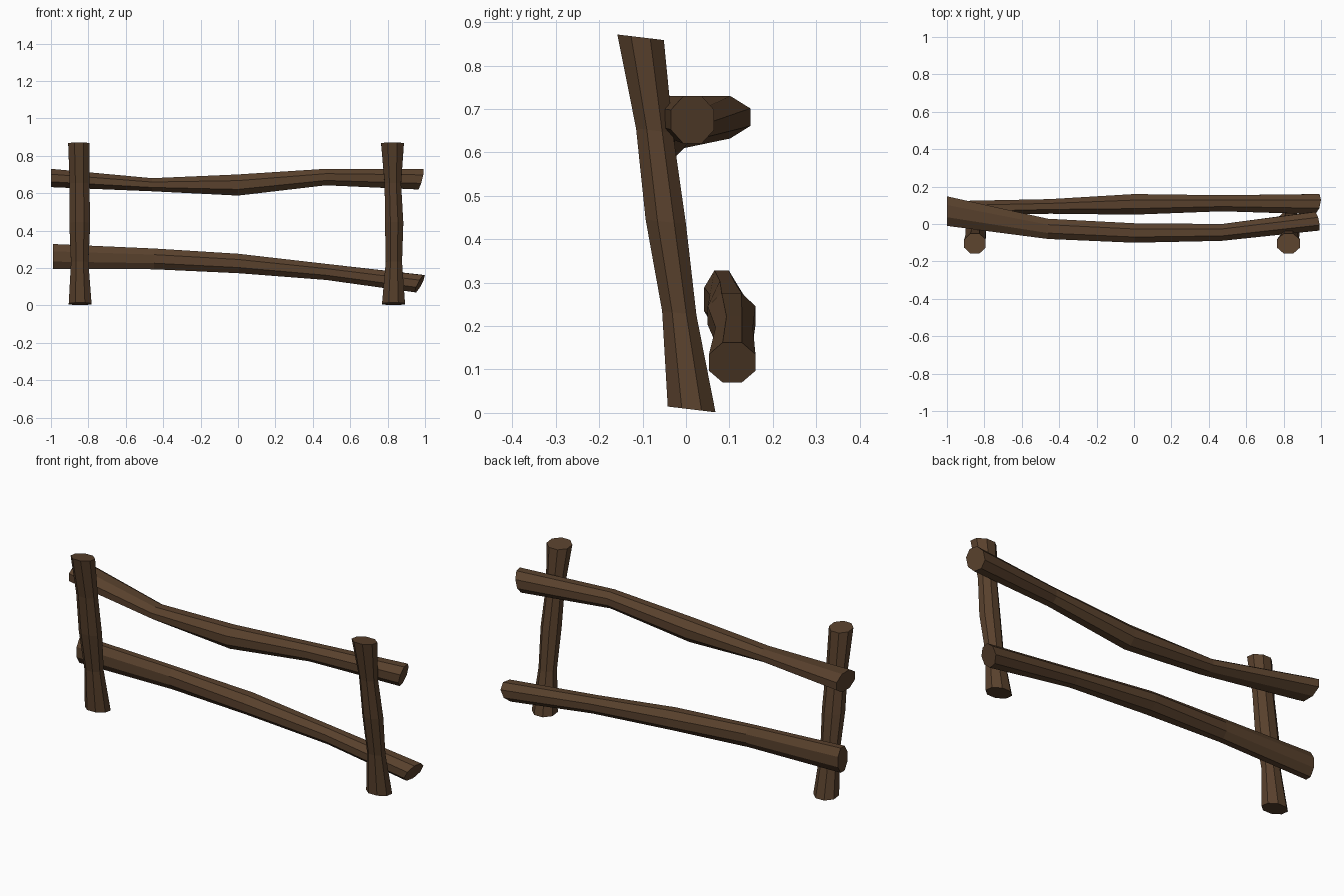
import bpy, bmesh, math

if "Cube" in bpy.data.objects:
    bpy.data.objects.remove(bpy.data.objects["Cube"])

wood = bpy.data.materials.new("dark_wood")
wood.diffuse_color = (0.10, 0.053, 0.026, 1)
wood.use_nodes = True
wood.node_tree.nodes["Principled BSDF"].inputs["Base Color"].default_value = wood.diffuse_color
SIDES = 8
GROW = 1 / math.cos(math.pi / SIDES)  # octagon flats touch the given bounds


def log(name, axis, rings):
    """Loft octagons along an axis. Ring: (t, u0, u1, v0, v1, slant_u, slant_v)."""
    bm = bmesh.new()
    loops = []
    for t, u0, u1, v0, v1, su, sv in rings:
        loop = []
        for i in range(SIDES):
            a = 2 * math.pi * (i + 0.5) / SIDES
            du = math.cos(a) * (u1 - u0) / 2 * GROW
            dv = math.sin(a) * (v1 - v0) / 2 * GROW
            u, v, w = (u0 + u1) / 2 + du, (v0 + v1) / 2 + dv, t + su * du + sv * dv
            loop.append(bm.verts.new((w, u, v) if axis == "x" else (u, v, w)))
        loops.append(loop)
    for a, b in zip(loops, loops[1:]):
        for i in range(SIDES):
            j = (i + 1) % SIDES
            bm.faces.new((a[i], a[j], b[j], b[i]))
    bm.faces.new(loops[0][::-1])
    bm.faces.new(loops[-1])
    bmesh.ops.recalc_face_normals(bm, faces=bm.faces)
    mesh = bpy.data.meshes.new(name)
    bm.to_mesh(mesh)
    bm.free()
    mesh.materials.append(wood)
    bpy.context.collection.objects.link(bpy.data.objects.new(name, mesh))


# Leaning posts: shared height and depth profile, individual widths
lean = [(0.008, -0.042, 0.068), (0.23, -0.055, 0.024), (0.44, -0.093, 0.0),
        (0.65, -0.115, -0.03), (0.865, -0.158, -0.051)]
widths = {
    "left_post": [(-0.905, -0.783), (-0.893, -0.8), (-0.902, -0.79), (-0.9, -0.795), (-0.908, -0.793)],
    "right_post": [(0.77, 0.893), (0.79, 0.877), (0.786, 0.884), (0.784, 0.872), (0.765, 0.887)],
}
for name, spans in widths.items():
    log(name, "z", [(z, x0, x1, y0, y1, 0, -0.12)
                    for (z, y0, y1), (x0, x1) in zip(lean, spans)])

# Bent rails running behind the posts
log("top_rail", "x", [
    (-1.0, -0.01, 0.148, 0.632, 0.73, 0, 0),
    (-0.46, -0.08, 0.028, 0.61, 0.68, 0, 0),
    (0.0, -0.1, 0.004, 0.587, 0.7, 0, 0),
    (0.47, -0.09, 0.0, 0.642, 0.73, 0, 0),
    (0.975, -0.035, 0.065, 0.62, 0.73, -0.2, 0.25)])
log("bottom_rail", "x", [
    (-0.99, 0.042, 0.122, 0.195, 0.328, 0, 0),
    (-0.45, 0.055, 0.133, 0.193, 0.304, 0, 0),
    (0.0, 0.05, 0.16, 0.172, 0.276, 0, 0),
    (0.47, 0.068, 0.154, 0.136, 0.222, 0, 0),
    (0.972, 0.053, 0.16, 0.07, 0.162, 0.2, 0.5)])
